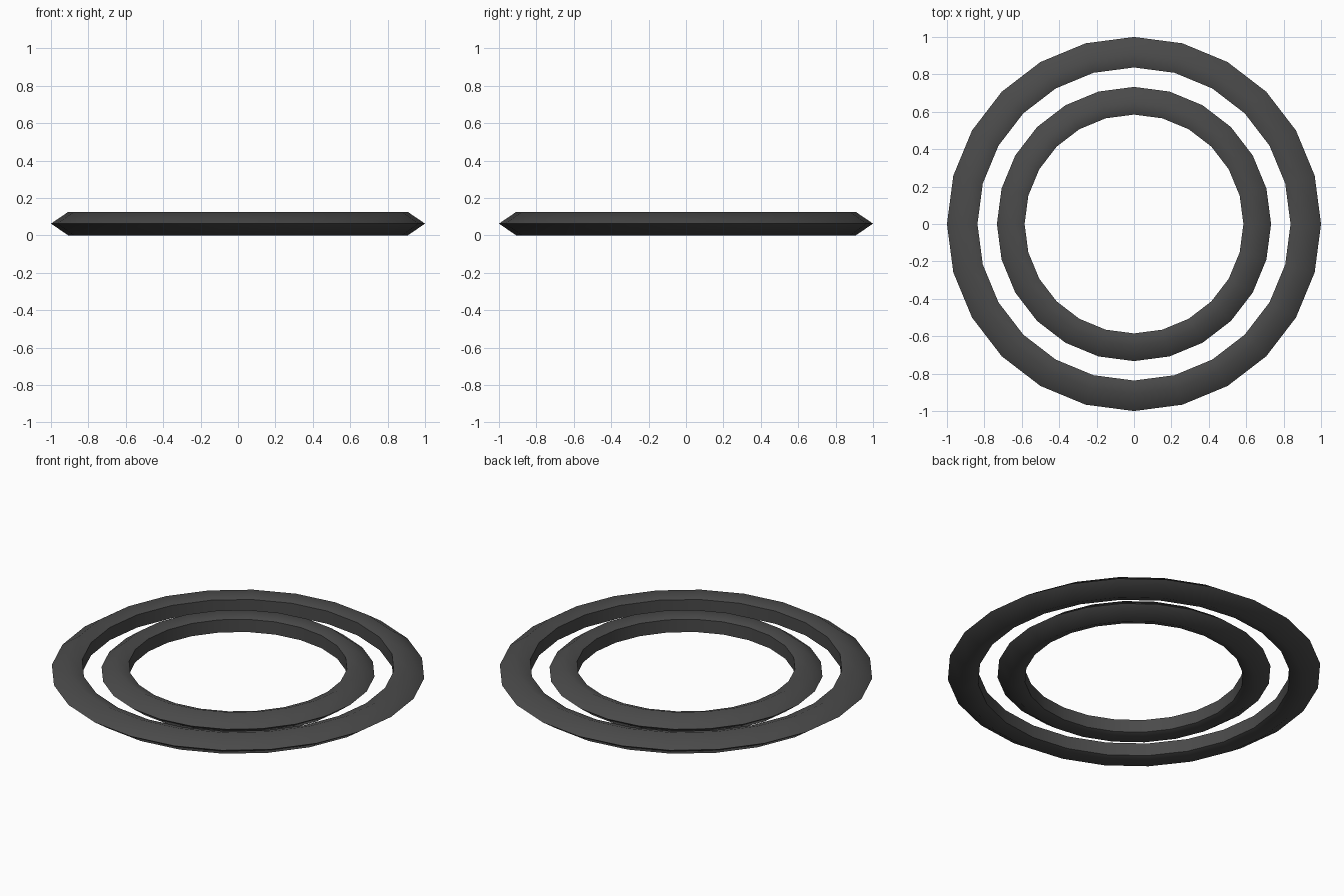
import bpy
import bmesh
import math

if "Cube" in bpy.data.objects:
    bpy.data.objects.remove(bpy.data.objects["Cube"])

SEGMENTS = 24
MID_Z = 0.0625

dark_grey = bpy.data.materials.new("dark_grey")
dark_grey.diffuse_color = (0.068, 0.068, 0.068, 1.0)
dark_grey.use_nodes = True
dark_grey.node_tree.nodes["Principled BSDF"].inputs["Base Color"].default_value = dark_grey.diffuse_color


def make_ring(name, outer, ridge, inner, half_height=0.0625, half_wall=0.0375):
    """Sweep a five-sided section (sharp outer rim, upright inner wall) round z."""
    section = [
        (outer, 0.0),
        (ridge, half_height),
        (inner, half_wall),
        (inner, -half_wall),
        (ridge, -half_height),
    ]
    bm = bmesh.new()
    loops = []
    for i in range(SEGMENTS):
        a = 2 * math.pi * i / SEGMENTS
        loops.append([bm.verts.new((r * math.cos(a), r * math.sin(a), MID_Z + z))
                      for r, z in section])
    for i in range(SEGMENTS):
        here, there = loops[i], loops[(i + 1) % SEGMENTS]
        for j in range(len(section)):
            k = (j + 1) % len(section)
            bm.faces.new((here[j], there[j], there[k], here[k]))
    bmesh.ops.recalc_face_normals(bm, faces=bm.faces)

    mesh = bpy.data.meshes.new(name)
    bm.to_mesh(mesh)
    bm.free()
    mesh.materials.append(dark_grey)
    ring = bpy.data.objects.new(name, mesh)
    bpy.context.collection.objects.link(ring)

    # Smooth round the ring and over the ridge; keep rim and wall edges sharp
    bpy.ops.object.select_all(action='DESELECT')
    ring.select_set(True)
    bpy.context.view_layer.objects.active = ring
    bpy.ops.object.shade_smooth_by_angle(angle=math.radians(60))


# Two concentric rings
make_ring("outer_ring", 1.0, 0.908, 0.837)
make_ring("inner_ring", 0.733, 0.65, 0.585)
